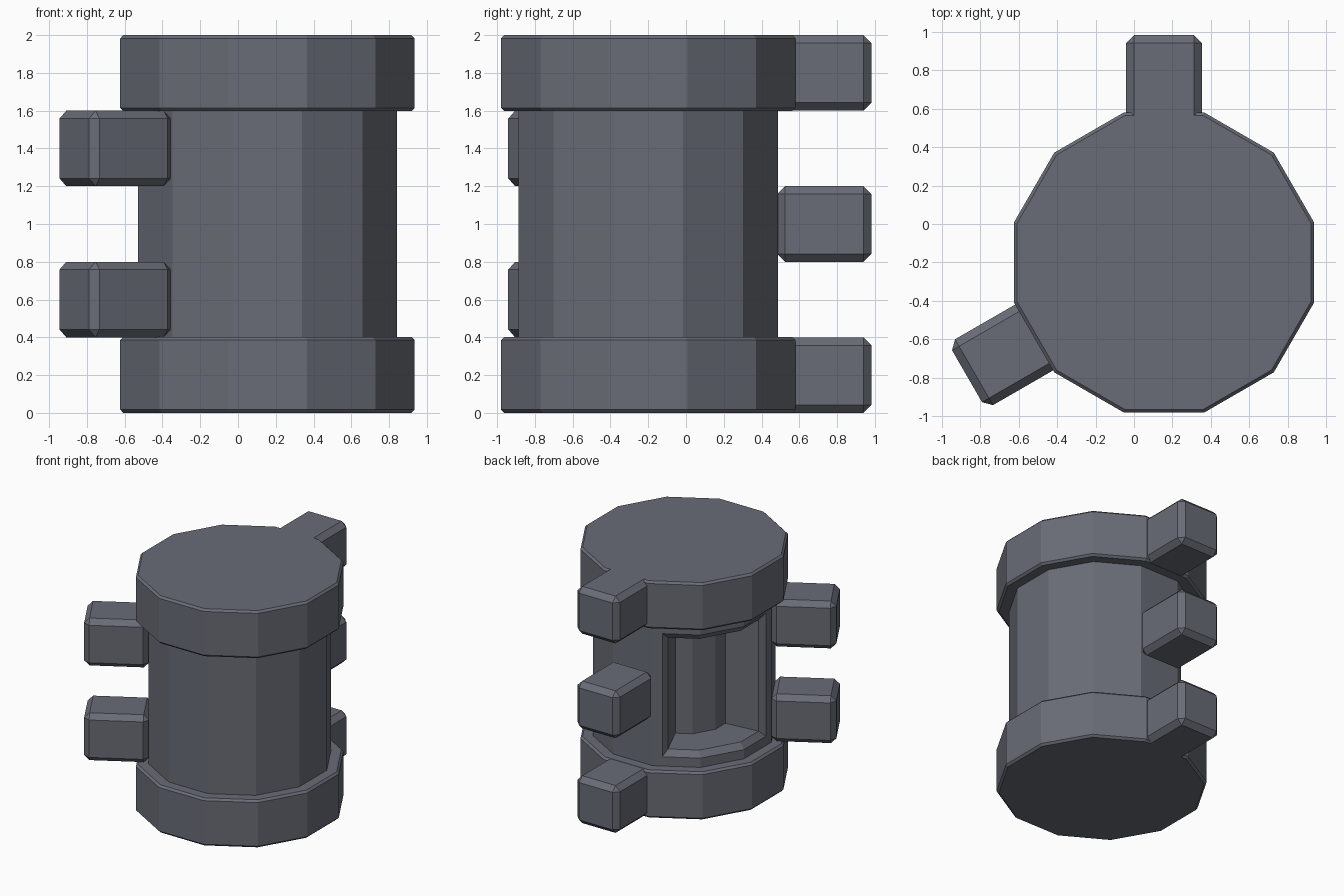
import bpy, bmesh
from math import cos, sin, radians, pi
from mathutils import Matrix, Vector

if "Cube" in bpy.data.objects:
    bpy.data.objects.remove(bpy.data.objects["Cube"])

CX, CY = 0.156, -0.2      # drum axis
SIDES = 12


def make_object(name, bm):
    bmesh.ops.recalc_face_normals(bm, faces=bm.faces)
    mesh = bpy.data.meshes.new(name)
    bm.to_mesh(mesh)
    bm.free()
    obj = bpy.data.objects.new(name, mesh)
    bpy.context.collection.objects.link(obj)
    return obj


def loft(name, rings, strip_caps=False):
    """Skin equal-length closed loops; cap ends with one face or a quad strip."""
    bm = bmesh.new()
    loops = [[bm.verts.new(p) for p in ring] for ring in rings]
    n = len(loops[0])
    for a, b in zip(loops, loops[1:]):
        for i in range(n):
            j = (i + 1) % n
            bm.faces.new((a[i], a[j], b[j], b[i]))
    for end in (loops[0], loops[-1]):
        if strip_caps:
            for i in range(n // 2 - 1):
                bm.faces.new((end[i], end[i + 1], end[n - 2 - i], end[n - 1 - i]))
        else:
            bm.faces.new(end)
    return make_object(name, bm)


def on_drum(radius, deg, z):
    """Point on the flat side of the twelve-sided drum at a given angle."""
    if abs((deg - 15) % 30) < 1e-6:
        r = radius
    else:
        r = radius * cos(pi / SIDES) / cos(radians(deg - round(deg / 30) * 30))
    return Vector((CX + r * cos(radians(deg)), CY + r * sin(radians(deg)), z))


# Drum: thick end caps with a narrower waist
profile = [(0.79, 0), (0.807, 0.017), (0.807, 0.385), (0.79, 0.402), (0.71, 0.402)]
profile += [(r, 2 - z) for r, z in reversed(profile)]
drum = loft("drum", [[on_drum(r, 15 + 30 * i, z) for i in range(SIDES)]
                     for r, z in profile])

# Recess: wedge-shaped pocket with a chamfered mouth, between the lug rows
stages = [(0.37, 36, 0.53), (0.67, 36, 0.53), (0.71, 39, 0.48), (0.75, 42, 0.43)]
rings = []
for r, half, z in stages:
    angles = [150 - half, 135, 165, 150 + half]
    rings.append([on_drum(r, a, z) for a in angles] +
                 [on_drum(r, a, 2 - z) for a in reversed(angles)])
cutter = loft("recess_cutter", rings, strip_caps=True)
cutter.hide_render = True
mod = drum.modifiers.new("recess", 'BOOLEAN')
mod.operation = 'DIFFERENCE'
mod.solver = 'EXACT'
mod.object = cutter

# Bake the cut so no helper remains
bpy.context.view_layer.update()
deps = bpy.context.evaluated_depsgraph_get()
drum_mesh = bpy.data.meshes.new_from_object(drum.evaluated_get(deps))
drum.modifiers.clear()
drum.data = drum_mesh
bpy.data.objects.remove(cutter)


def lug(name, deg, z):
    bm = bmesh.new()
    bmesh.ops.create_cube(bm, size=1, matrix=Matrix.Diagonal((0.5, 0.395, 0.4, 1)))
    bmesh.ops.bevel(bm, geom=bm.edges[:], offset=0.042, segments=1, affect='EDGES')
    bm.transform(Matrix.Translation((CX, CY, z)) @ Matrix.Rotation(radians(deg), 4, 'Z')
                 @ Matrix.Translation((0.932, 0, 0)))
    make_object(name, bm)


# Back row of three lugs, side row of two
for i, z in enumerate((0.2, 1.0, 1.8)):
    lug(f"back_lug_{i + 1}", 90, z)
for i, z in enumerate((0.6, 1.4)):
    lug(f"side_lug_{i + 1}", 210, z)

# Dark blue-grey metal on every part
metal = bpy.data.materials.new("dark_metal")
metal.diffuse_color = (0.14, 0.15, 0.18, 1)
metal.use_nodes = True
metal.node_tree.nodes["Principled BSDF"].inputs["Base Color"].default_value = metal.diffuse_color
for obj in bpy.context.collection.objects:
    obj.data.materials.clear()
    obj.data.materials.append(metal)
